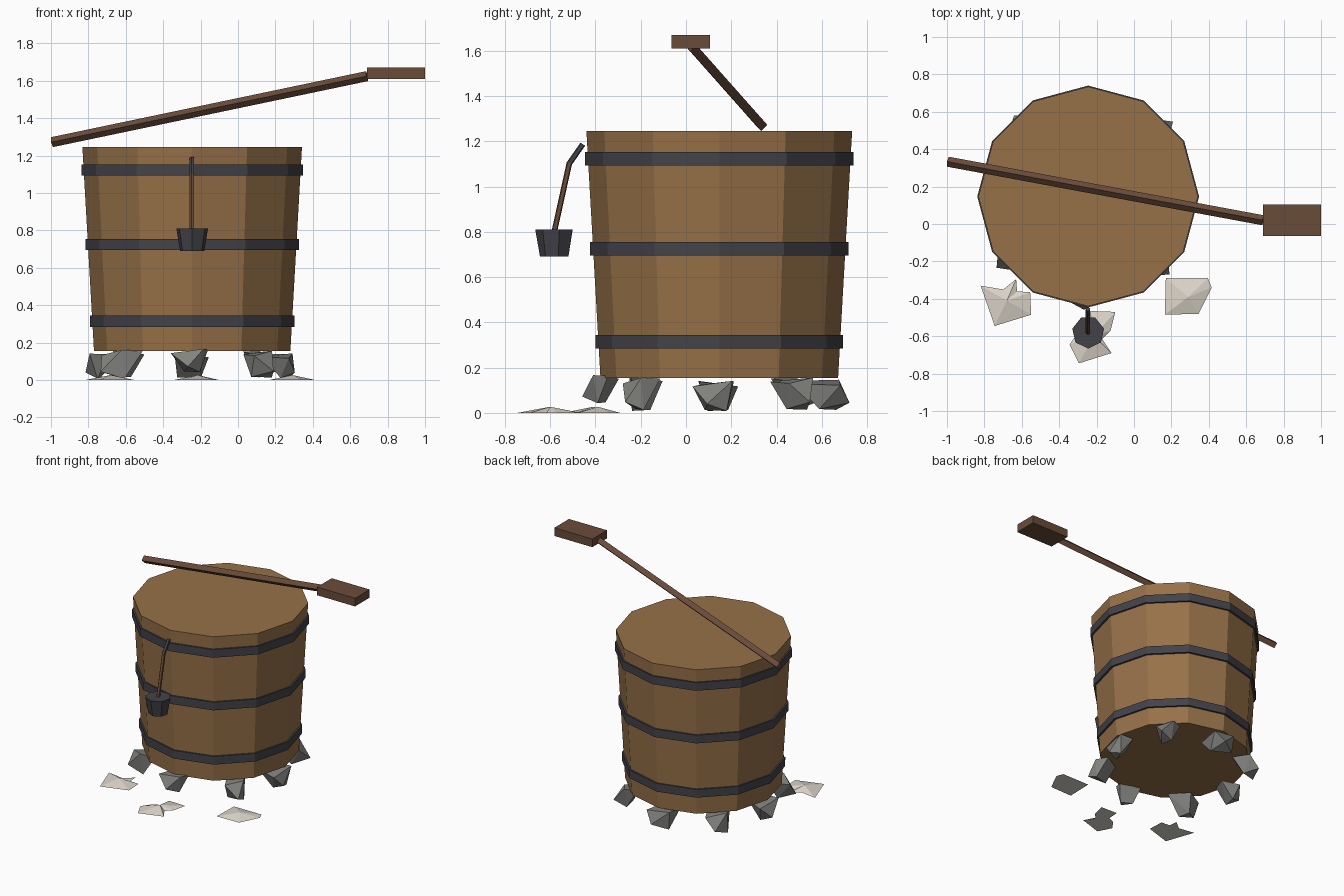
import bpy, bmesh, math, random
from mathutils import Vector

if "Cube" in bpy.data.objects:
    bpy.data.objects.remove(bpy.data.objects["Cube"])

random.seed(11)


def material(name, r, g, b):
    lin = [((c / 255 + 0.055) / 1.055) ** 2.4 for c in (r, g, b)]
    m = bpy.data.materials.new(name)
    m.diffuse_color = (*lin, 1)
    m.use_nodes = True
    m.node_tree.nodes["Principled BSDF"].inputs["Base Color"].default_value = m.diffuse_color
    return m


WOOD = material("oak wood", 150, 113, 72)
DARK_WOOD = material("dark wood", 106, 76, 58)
IRON = material("iron", 66, 66, 73)
STONE = material("grey stone", 130, 130, 127)
ASH = material("pale ash", 220, 213, 202)


def finish(name, bm, mat):
    bmesh.ops.recalc_face_normals(bm, faces=bm.faces)
    me = bpy.data.meshes.new(name)
    bm.to_mesh(me)
    bm.free()
    me.materials.append(mat)
    ob = bpy.data.objects.new(name, me)
    bpy.context.collection.objects.link(ob)
    return ob


def rod(name, a, b, r1, r2, sides, mat, turn=0.0):
    """Capped, tapered prism from point a to point b."""
    a, b = Vector(a), Vector(b)
    q = (b - a).to_track_quat('Z', 'Y')
    bm = bmesh.new()
    rings = []
    for p, r in ((a, r1), (b, r2)):
        ring = []
        for i in range(sides):
            t = turn + math.tau * i / sides
            ring.append(bm.verts.new(p + q @ Vector((r * math.cos(t), r * math.sin(t), 0))))
        rings.append(ring)
    lo, hi = rings
    bm.faces.new(lo[::-1])
    bm.faces.new(hi)
    for i in range(sides):
        j = (i + 1) % sides
        bm.faces.new((lo[i], lo[j], hi[j], hi[i]))
    return finish(name, bm, mat)


def upright(name, x, y, z0, z1, r0, r1, sides, mat, turn=0.0):
    """Vertical tapered prism."""
    ob = rod(name, (0, 0, z0), (0, 0, z1), r0, r1, sides, mat, turn)
    ob.location = (x, y, 0)
    return ob


# Tub with closed top
CX, CY = -0.245, 0.147
upright("tub", CX, CY, 0.155, 1.245, 0.525, 0.587, 12, WOOD)

# Iron hoops
for z, r in ((1.123, 0.593), (0.725, 0.571), (0.314, 0.547)):
    upright("hoop", CX, CY, z - 0.03, z + 0.03, r, r, 12, IRON)

# Stirring paddle: diamond-section shaft and box blade
rod("paddle_shaft", (-0.995, 0.333, 1.272), (0.69, 0.02, 1.625), 0.027, 0.027, 4, DARK_WOOD)
bm = bmesh.new()
bmesh.ops.create_cube(bm, size=1)
for v in bm.verts:
    v.co = Vector((0.845 + v.co.x * 0.31, 0.02 + v.co.y * 0.17, 1.64 + v.co.z * 0.06))
finish("paddle_blade", bm, DARK_WOOD)

# Hanging dipper: cup, handle, hook
upright("dipper_cup", CX, -0.579, 0.69, 0.81, 0.066, 0.087, 7, IRON, math.pi / 2)
rod("dipper_handle", (CX, -0.582, 0.80), (CX, -0.515, 1.105), 0.013, 0.013, 5, DARK_WOOD)
rod("dipper_hook", (CX, -0.518, 1.098), (CX, -0.456, 1.187), 0.013, 0.013, 5, IRON)

# Broken stones under the rim: centre x, y, z and half sizes
STONES = (
    (-0.255, -0.375, 0.105, 0.12, 0.085, 0.065),
    (-0.62, -0.20, 0.085, 0.12, 0.09, 0.08),
    (0.115, -0.20, 0.085, 0.095, 0.09, 0.075),
    (0.225, 0.13, 0.075, 0.10, 0.105, 0.07),
    (-0.735, 0.13, 0.075, 0.095, 0.105, 0.07),
    (-0.60, 0.49, 0.085, 0.10, 0.11, 0.075),
    (0.115, 0.49, 0.085, 0.10, 0.11, 0.075),
    (-0.255, 0.61, 0.08, 0.11, 0.13, 0.07),
)
for x, y, z, sx, sy, sz in STONES:
    bm = bmesh.new()
    out = Vector((x - CX, y - CY, 0)).normalized()
    side = Vector((-out.y, out.x, 0))
    # wide broken top, narrow foot leaning outward
    for o, s, h in ((-0.9, -0.5, 0.7), (-0.5, 0.8, 0.9), (0.4, -0.9, 0.6), (0.5, 0.6, 0.95),
                    (0.95, -0.2, -0.5), (0.3, 0.5, -0.95), (-0.1, -0.4, -0.9)):
        d = out * (o + random.uniform(-.15, .15)) + side * (s + random.uniform(-.2, .2))
        bm.verts.new((x + d.x * sx, y + d.y * sy, z + h * sz))
    hull = bmesh.ops.convex_hull(bm, input=bm.verts)
    loose = [v for v in bm.verts if not v.link_faces]
    bmesh.ops.delete(bm, geom=loose, context='VERTS')
    bmesh.ops.triangulate(bm, faces=bm.faces)
    finish("stone", bm, STONE)

# Ash patches: low faceted mounds, apex followed by outline
PATCHES = (
    ((-0.68, -0.41), ((-0.82, -0.33), (-0.70, -0.35), (-0.63, -0.295), (-0.625, -0.36),
                      (-0.555, -0.365), (-0.55, -0.485), (-0.745, -0.545))),
    ((-0.215, -0.60), ((-0.345, -0.645), (-0.295, -0.575), (-0.24, -0.55), (-0.235, -0.465),
                       (-0.10, -0.47), (-0.125, -0.57), (-0.17, -0.615), (-0.12, -0.69),
                       (-0.295, -0.745))),
    ((0.29, -0.39), ((0.17, -0.29), (0.395, -0.29), (0.415, -0.34), (0.345, -0.48),
                     (0.165, -0.485))),
)
for apex, outline in PATCHES:
    bm = bmesh.new()
    top = bm.verts.new((*apex, 0.027))
    rim = [bm.verts.new((px, py, 0.0)) for px, py in outline]
    bm.faces.new(rim)
    for i, v in enumerate(rim):
        bm.faces.new((v, rim[i - 1], top))
    finish("ash_patch", bm, ASH)
